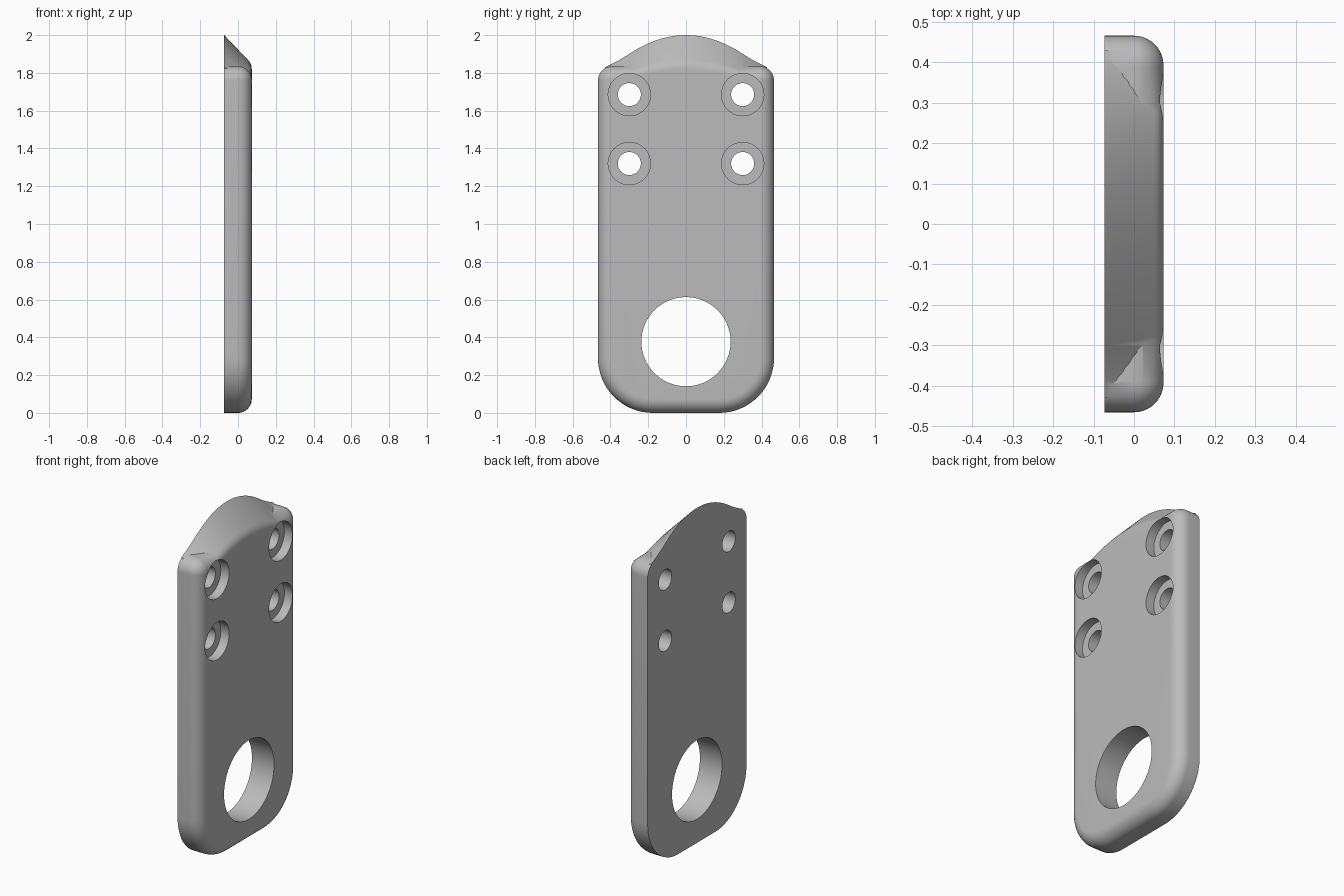
import bpy, bmesh, math
from mathutils import Matrix

default = bpy.data.objects.get("Cube")
if default:
    bpy.data.objects.remove(default, do_unlink=True)

HALF_W, HALF_T = 0.466, 0.073      # half width (y), half thickness (x)
PLATE_TOP, FILLET = 1.835, 0.073
CORNER_LOW, CORNER_TOP = 0.29, 0.076

steel = bpy.data.materials.new("grey_metal")
steel.use_nodes = True
colour = (0.5, 0.5, 0.5, 1)
steel.diffuse_color = colour
steel.node_tree.nodes["Principled BSDF"].inputs["Base Color"].default_value = colour


def loft(name, rings):
    """Closed solid skinned through equal-length rings, capped at both ends."""
    bm = bmesh.new()
    loops = [[bm.verts.new(p) for p in ring] for ring in rings]
    for a, b in zip(loops, loops[1:]):
        for i in range(len(a)):
            j = (i + 1) % len(a)
            bm.faces.new((a[i], a[j], b[j], b[i]))
    bm.faces.new(loops[0])
    bm.faces.new(loops[-1])
    bmesh.ops.recalc_face_normals(bm, faces=bm.faces)
    mesh = bpy.data.meshes.new(name)
    bm.to_mesh(mesh)
    bm.free()
    obj = bpy.data.objects.new(name, mesh)
    bpy.context.collection.objects.link(obj)
    mesh.materials.append(steel)
    return obj


def outline(x, inset):
    """Plate outline with four rounded corners, shrunk by inset."""
    ring = []
    corners = [(1, 1, CORNER_TOP), (-1, 1, CORNER_TOP),
               (-1, -1, CORNER_LOW), (1, -1, CORNER_LOW)]
    for k, (sy, sz, r) in enumerate(corners):
        cy = sy * (HALF_W - r)
        cz = PLATE_TOP - r if sz > 0 else r
        for s in range(17):
            a = math.pi / 2 * (k + s / 16)
            ring.append((x, cy + (r - inset) * math.cos(a),
                         cz + (r - inset) * math.sin(a)))
    return ring


def combine(target, other, operation):
    mod = target.modifiers.new(operation, "BOOLEAN")
    mod.operation, mod.solver, mod.object = operation, "EXACT", other
    bpy.context.view_layer.objects.active = target
    bpy.ops.object.modifier_apply(modifier=mod.name)
    bpy.data.objects.remove(other, do_unlink=True)


def drill(target, y, z, radius, x0, x1):
    bm = bmesh.new()
    place = Matrix.Translation(((x0 + x1) / 2, y, z)) @ Matrix.Rotation(math.pi / 2, 4, "Y")
    bmesh.ops.create_cone(bm, cap_ends=True, segments=64, radius1=radius,
                          radius2=radius, depth=x1 - x0, matrix=place)
    mesh = bpy.data.meshes.new("hole_cutter")
    bm.to_mesh(mesh)
    bm.free()
    mesh.materials.append(steel)
    cutter = bpy.data.objects.new("hole_cutter", mesh)
    bpy.context.collection.objects.link(cutter)
    cutter.hide_render = True
    combine(target, cutter, "DIFFERENCE")


# Plate with a rounded front rim
rings = [outline(-HALF_T, 0)]
for s in range(11):
    a = math.pi / 2 * s / 10
    rings.append(outline(HALF_T - FILLET + FILLET * math.sin(a),
                         FILLET * (1 - math.cos(a))))
plate = loft("mounting_plate", rings)

# Arched crest that slopes down towards the front
END = 0.43


def crest_height(y):
    y = abs(y)
    if y < 0.3:
        return 2.0 - 1.1 * y * y
    t = (y - 0.3) / (END - 0.3)
    return 1.901 - 0.086 * t + 0.015 * t * t


def crest_section(y):
    over = max(0, abs(y) - (HALF_W - FILLET))
    front = HALF_T - FILLET + math.sqrt(FILLET ** 2 - over ** 2)
    if over:
        front -= 0.002
    slope = 1.04 - 3.5 * y * y
    top = crest_height(y)
    edge = top - slope * (front + HALF_T)
    t = 0.03
    back_pt = (front - t * 0.75, edge + t * 0.75 * slope)
    ring = [(-HALF_T, y, 1.72), (-HALF_T, y, top)]
    for s in range(7):
        u = s / 6
        x = (1 - u) ** 2 * back_pt[0] + (1 - (1 - u) ** 2) * front
        z = (1 - u) ** 2 * back_pt[1] + 2 * u * (1 - u) * edge + u * u * (edge - t)
        ring.append((x, y, z))
    ring.append((front, y, 1.72))
    return ring


crest = loft("crest", [crest_section(END * (i / 20 - 1)) for i in range(41)])
combine(plate, crest, "UNION")

# Large opening and four counterbored screw holes
drill(plate, 0, 0.377, 0.236, -0.3, 0.3)
for y in (-0.3, 0.3):
    for z in (1.32, 1.685):
        drill(plate, y, z, 0.112, HALF_T - 0.055, 0.3)
        drill(plate, y, z, 0.061, -0.3, 0.3)

bpy.ops.object.select_all(action="DESELECT")
plate.select_set(True)
bpy.context.view_layer.objects.active = plate
bpy.ops.object.shade_smooth_by_angle(angle=math.radians(30))
